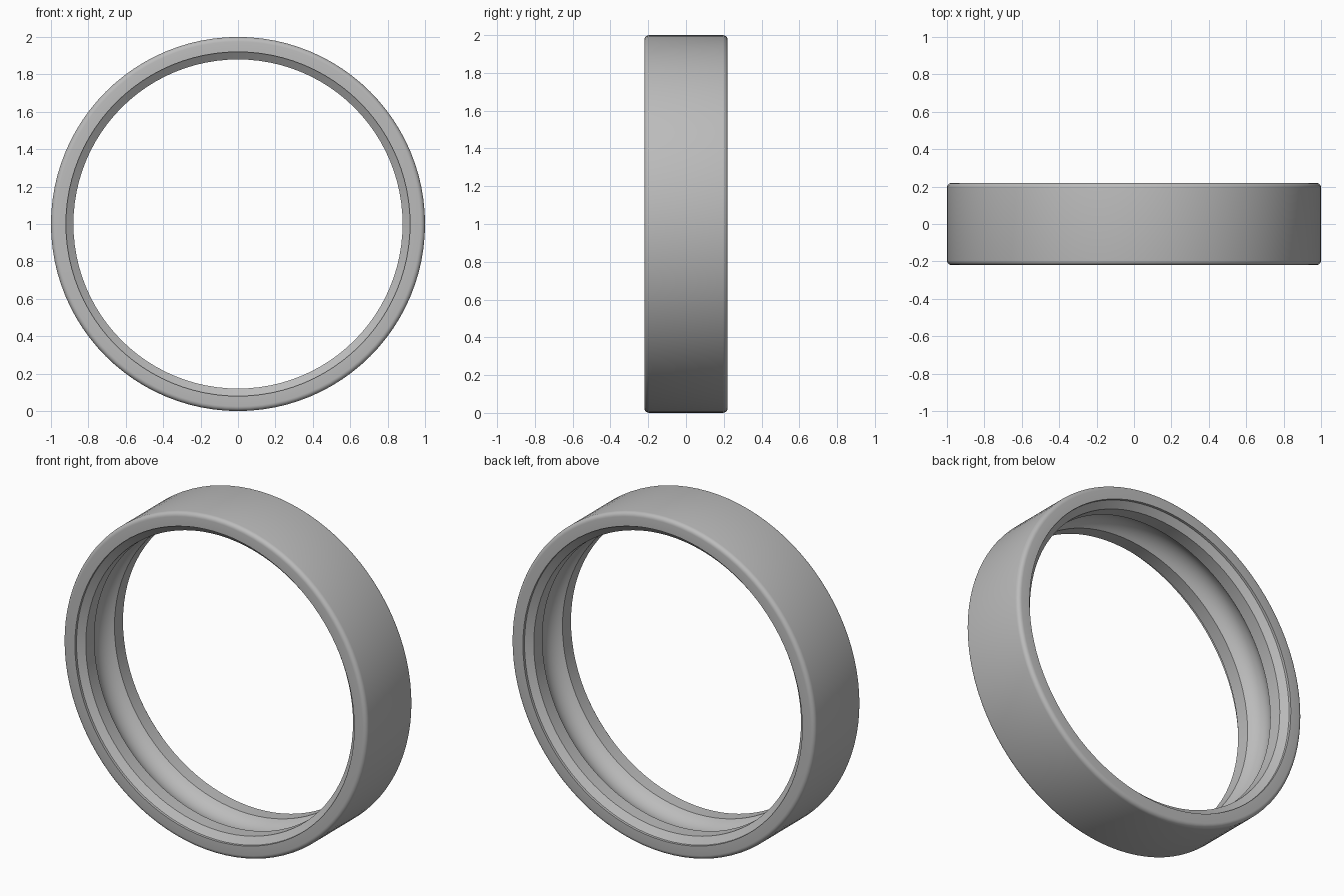
import bpy, bmesh, math
from mathutils import Matrix

default = bpy.data.objects.get("Cube")
if default:
    bpy.data.objects.remove(default)

SEGMENTS = 96
HALF_WIDTH = 0.22
BEVEL = 0.025


def arc(cr, cy, radius, start, end, steps):
    """Points (radius, depth) along a circular arc, angles in degrees."""
    points = []
    for i in range(steps + 1):
        a = math.radians(start + (end - start) * i / steps)
        points.append((cr + radius * math.cos(a), cy + radius * math.sin(a)))
    return points


# Front half: rounded outer corner, rim, shoulder recess and inner lip
front = arc(1 - BEVEL, -HALF_WIDTH + BEVEL, BEVEL, 0, -90, 5)
front += [(0.92, -HALF_WIDTH), (0.92, -0.205), (0.88, -0.175)]

# Rounded raceway groove between the two lips
half_groove, sag = 0.095, 0.05
groove_r = (half_groove ** 2 + sag ** 2) / (2 * sag)
spread = math.degrees(math.asin(half_groove / groove_r))
groove = arc(0.88 + sag - groove_r, 0, groove_r, -spread, spread, 12)

# The back mirrors the front
profile = front + groove + [(r, -y) for r, y in reversed(front)]

# Spin the closed section around the y axis
bm = bmesh.new()
verts = [bm.verts.new((r, y, 0)) for r, y in profile]
edges = [bm.edges.new((verts[i - 1], verts[i])) for i in range(len(verts))]
bmesh.ops.spin(bm, geom=verts + edges, cent=(0, 0, 0), axis=(0, 1, 0),
               angle=math.tau, steps=SEGMENTS, use_merge=True)
bmesh.ops.remove_doubles(bm, verts=bm.verts, dist=0.0001)
bmesh.ops.recalc_face_normals(bm, faces=bm.faces)
bmesh.ops.transform(bm, matrix=Matrix.Translation((0, 0, 1)), verts=bm.verts)

mesh = bpy.data.meshes.new("outer_race_ring")
bm.to_mesh(mesh)
bm.free()
ring = bpy.data.objects.new("outer_race_ring", mesh)
bpy.context.collection.objects.link(ring)

# Plain grey metal
grey = bpy.data.materials.new("grey_metal")
grey.use_nodes = True
colour = (0.5, 0.5, 0.5, 1)
grey.diffuse_color = colour
grey.node_tree.nodes["Principled BSDF"].inputs["Base Color"].default_value = colour
mesh.materials.append(grey)

# Smooth rounds with crisp lip edges
bpy.ops.object.select_all(action='DESELECT')
ring.select_set(True)
bpy.context.view_layer.objects.active = ring
bpy.ops.object.shade_smooth_by_angle(angle=math.radians(25))
